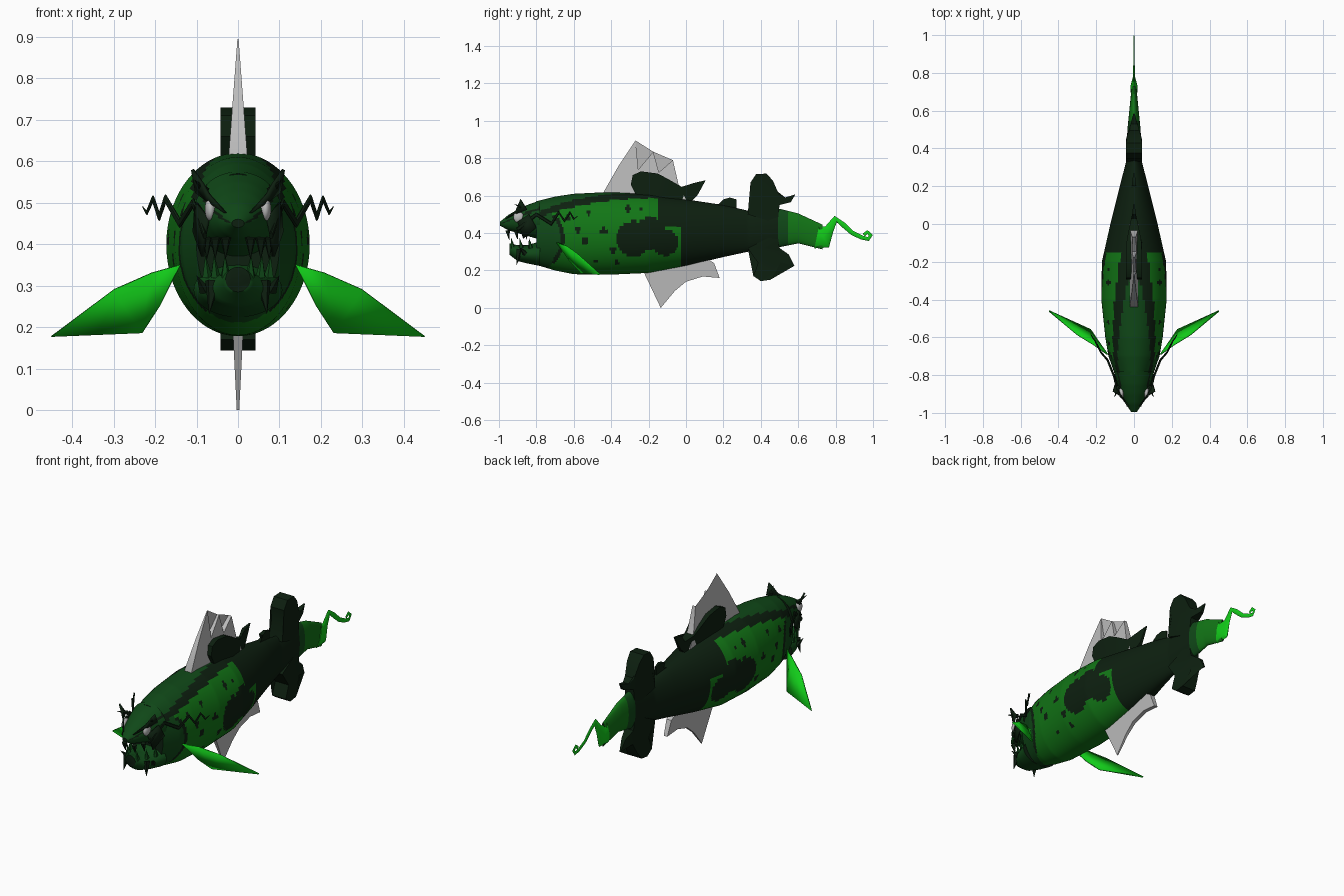
import bpy, bmesh, math
from mathutils import Vector

cube = bpy.data.objects.get("Cube")
if cube:
    bpy.data.objects.remove(cube)


def material(name, rgb):
    m = bpy.data.materials.new(name)
    m.use_nodes = True
    m.diffuse_color = (*rgb, 1)
    m.node_tree.nodes["Principled BSDF"].inputs["Base Color"].default_value = (*rgb, 1)
    return m


BLACK = material("blackish green", (.004, .014, .005))
DARK = material("dark green", (.005, .065, .009))
MID = material("mid green", (.006, .18, .008))
LIGHT = material("light green", (.006, .6, .01))
GREY = material("fin grey", (.5, .5, .5))
PALETTE = [BLACK, DARK, MID]


def finish(name, bm, mats, mirror=False, angle=35):
    bmesh.ops.recalc_face_normals(bm, faces=bm.faces)
    mesh = bpy.data.meshes.new(name)
    bm.to_mesh(mesh)
    bm.free()
    ob = bpy.data.objects.new(name, mesh)
    bpy.context.collection.objects.link(ob)
    for m in mats:
        mesh.materials.append(m)
    if mirror:
        ob.modifiers.new("Mirror", "MIRROR").use_clip = False
    bpy.ops.object.select_all(action="DESELECT")
    ob.select_set(True)
    bpy.context.view_layer.objects.active = ob
    bpy.ops.object.shade_smooth_by_angle(angle=math.radians(angle))
    return ob


def sample(stations, y):
    for a, b in zip(stations, stations[1:]):
        if y <= b[0]:
            t = (y - a[0]) / (b[0] - a[0])
            return [p + (q - p) * t for p, q in zip(a, b)][1:]
    return stations[-1][1:]


# Stations are (y, top, bottom, half width)
def loft(name, stations, steps, sides, colour):
    bm = bmesh.new()
    rings = []
    y0, y1 = stations[0][0], stations[-1][0]
    for i in range(steps + 1):
        y = y0 + (y1 - y0) * i / steps
        top, low, w = sample(stations, y)
        ring = []
        for k in range(sides):
            a = 2 * math.pi * k / sides
            ring.append(bm.verts.new((w * math.cos(a), y,
                                      (top + low) / 2 + (top - low) / 2 * math.sin(a))))
        rings.append(ring)
    for r, s in zip(rings, rings[1:]):
        for k in range(sides):
            n = (k + 1) % sides
            bm.faces.new((r[k], r[n], s[n], s[k]))
    bm.faces.new(rings[0])
    bm.faces.new(rings[-1])
    for f in bm.faces:
        c = f.calc_center_median()
        f.material_index = 0 if len(f.verts) > 4 else colour(c, *sample(stations, c.y))
    return finish(name, bm, PALETTE, angle=50)


# Skin pattern: back stripe, head, spots, rear blotch and tail bands
SPOTS = [(-.52, .51, .014), (-.58, .42, .017), (-.44, .41, .02), (-.31, .53, .018),
         (-.24, .53, .01), (-.54, .36, .019), (-.39, .31, .017), (-.37, .24, .013),
         (-.48, .25, .012), (-.63, .48, .014), (-.28, .37, .095), (-.19, .4, .085),
         (-.11, .35, .07)]


def skin(c, top, low, w):
    y, z, r = c.y, c.z, abs(c.x) / max(w, .001)
    if y > .49:
        return 1 if y < .55 else 2
    if z > (top + low) / 2:
        inner, outer = .3 - 1.15 * (y + .4), .6 - .7 * (y + .4)
        if y < -.15 and r < inner:
            return 1
        if r < outer:
            return 0
    edge = -.15 if z > .43 else -.03
    if y > edge or any(math.hypot(y - a, z - b) < s for a, b, s in SPOTS):
        return 0
    gill = -.66 - 3 * (z - .37) ** 2
    if abs(y - gill) < .012 and .24 < z < .5:
        return 0
    return 1 if y < gill else 2


loft("body", [(-.8, .57, .23, .1), (-.7, .595, .2, .135), (-.6, .61, .18, .152),
              (-.4, .62, .178, .173), (-.2, .61, .187, .17), (0, .58, .225, .125),
              (.2, .55, .272, .075), (.33, .52, .3, .042), (.5, .53, .325, .035),
              (.6, .505, .345, .025), (.73, .445, .313, .012)], 200, 72, skin)
loft("upper_jaw", [(-.995, .46, .44, .015), (-.95, .497, .415, .045), (-.9, .526, .4, .07),
                   (-.85, .55, .385, .085), (-.78, .575, .365, .107)], 24, 48, skin)
loft("lower_jaw", [(-.945, .345, .285, .03), (-.9, .335, .25, .065),
                   (-.85, .335, .238, .088), (-.78, .355, .224, .107)], 18, 48,
     lambda c, t, l, w: 1)


# Flat shapes in the centre plane, with half width given by a rule
def prism(name, pts, mat, width):
    bm = bmesh.new()
    sides = []
    for s in (1, -1):
        vs = [bm.verts.new((s * width(y, z), y, z)) for y, z in pts]
        bm.faces.new(vs)
        sides.append(vs)
    a, b = sides
    for i in range(len(pts)):
        j = (i + 1) % len(pts)
        bm.faces.new((a[i], a[j], b[j], b[i]))
    bmesh.ops.triangulate(bm, faces=[f for f in bm.faces if len(f.verts) > 4])
    return finish(name, bm, [mat])


prism("dorsal_fin", [(-.44, .6), (-.44, .62), (-.36, .76), (-.27, .895), (-.255, .74),
                     (-.175, .835), (-.145, .725), (-.07, .79), (-.04, .66), (0, .58)],
      GREY, lambda y, z: .001 + .075 * max(0, .9 - z))
prism("belly_fin", [(-.23, .2), (-.135, 0), (-.06, .09), (0, .14), (.09, .168),
                    (.18, .16), (.15, .24), (.1, .27)],
      GREY, lambda y, z: .003 + .05 * z)


def lobe_width(start, end, t):
    return lambda y, z: t * max(.08, min(1, (end - y) / (end - start)))


prism("back_lobe", [(-.27, .61), (-.295, .66), (-.285, .71), (-.24, .73), (-.15, .718),
                    (-.08, .68), (-.03, .645), (.03, .632), (.05, .67), (.105, .682),
                    (.085, .645), (.06, .6), (.03, .57), (-.1, .58), (-.2, .59)],
      BLACK, lobe_width(-.1, .1, .042))
prism("back_barb", [(.16, .54), (.21, .555), (.2, .58), (.235, .59), (.27, .58),
                    (.25, .555), (.27, .52), (.2, .51)], BLACK, lobe_width(.1, .3, .025))
prism("upper_tail_lobe", [(.33, .5), (.355, .6), (.345, .67), (.375, .715), (.43, .718),
                          (.465, .68), (.495, .61), (.53, .59), (.585, .607), (.56, .565),
                          (.5, .55), (.49, .45)], BLACK, lobe_width(.45, .59, .042))
prism("lower_tail_lobe", [(.33, .32), (.385, .24), (.36, .17), (.4, .143), (.45, .15),
                          (.48, .195), (.505, .245), (.58, .225), (.55, .285), (.5, .32),
                          (.49, .4)], BLACK, lobe_width(.45, .59, .042))


# Tubes along a path; every point is (x, y, z, radius)
def strand(name, pts, mat, squash=1, mirror=False):
    bm = bmesh.new()
    rings = []
    path = [Vector(p[:3]) for p in pts]
    for i, p in enumerate(pts):
        d = path[min(i + 1, len(pts) - 1)] - path[max(i - 1, 0)]
        up = Vector((0, -d.z, d.y)).normalized()
        side = d.cross(up).normalized()
        rings.append([bm.verts.new(path[i] + p[3] * (up * math.cos(a) + squash * side * math.sin(a)))
                      for a in (k * math.pi / 4 for k in range(8))])
    for r, s in zip(rings, rings[1:]):
        for k in range(8):
            n = (k + 1) % 8
            bm.faces.new((r[k], r[n], s[n], s[k]))
    bm.faces.new(rings[0])
    bm.faces.new(rings[-1])
    return finish(name, bm, [mat], mirror)


strand("tail_curl", [(0, .7, .385, .068), (0, .735, .378, .062), (0, .765, .42, .026),
                     (0, .8, .475, .018), (0, .84, .445, .014), (0, .89, .4, .012),
                     (0, .94, .376, .011), (0, .975, .368, .011), (0, .988, .388, .011),
                     (0, .97, .405, .011), (0, .95, .39, .009)], LIGHT, .28)
strand("whisker", [(.08, -.9, .42, .01), (.108, -.8, .5, .011), (.14, -.72, .45, .011),
                   (.175, -.68, .51, .01), (.19, -.65, .465, .009), (.205, -.62, .51, .008),
                   (.22, -.6, .475, .006), (.23, -.58, .49, .002)], BLACK, .5, True)


# Paired thin panels
def panel(name, pts, mat, thick):
    bm = bmesh.new()
    f = bm.faces.new([bm.verts.new(p) for p in pts])
    bmesh.ops.triangulate(bm, faces=[f])
    ob = finish(name, bm, [mat], True)
    s = ob.modifiers.new("Solidify", "SOLIDIFY")
    s.thickness, s.offset = thick, 0
    return ob


panel("pectoral_fin", [(.14, -.69, .35), (.21, -.64, .33), (.3, -.585, .29), (.45, -.46, .178),
                       (.23, -.56, .187), (.19, -.62, .25)], LIGHT, .008)
panel("brow", [(.03, -.965, .475), (.07, -.91, .52), (.085, -.9, .545), (.11, -.885, .58),
               (.1, -.85, .525), (.075, -.9, .505)], BLACK, .008)
panel("cheek_mark", [(.072, -.9, .46), (.1, -.84, .5), (.106, -.8, .43), (.085, -.87, .37),
                     (.08, -.885, .42)], BLACK, .008)


# Pointed spikes, mirrored to both sides
def spike(name, base, tip, radius, mat):
    base, tip = Vector(base), Vector(tip)
    d = tip - base
    bm = bmesh.new()
    bmesh.ops.create_cone(bm, cap_ends=True, segments=5, radius1=radius, radius2=0, depth=d.length)
    rot = d.to_track_quat("Z", "Y")
    for v in bm.verts:
        v.co = rot @ v.co + (base + tip) / 2
    return finish(name, bm, [mat], True)


for i, (x, y) in enumerate([(.03, -.955), (.055, -.91), (.075, -.86)]):
    spike(f"upper_tooth_{i + 1}", (x, y, .415), (x, y + .01, .362), .014, BLACK)
    spike(f"lower_tooth_{i + 1}", (x, y + .03, .32), (x * 1.05, y + .02, .375), .013, DARK)
spike("chin_barb", (.06, -.89, .31), (.07, -.905, .23), .02, BLACK)
spike("outer_chin_barb", (.08, -.86, .29), (.1, -.89, .325), .015, BLACK)
spike("crown_spike", (.08, -.86, .53), (.105, -.92, .555), .012, BLACK)

# Eyes
bm = bmesh.new()
bmesh.ops.create_uvsphere(bm, u_segments=20, v_segments=12, radius=1)
for v in bm.verts:
    v.co = Vector((.066 + .014 * v.co.x, -.895 + .028 * v.co.y, .485 + .03 * v.co.z))
finish("eye", bm, [GREY], True)
